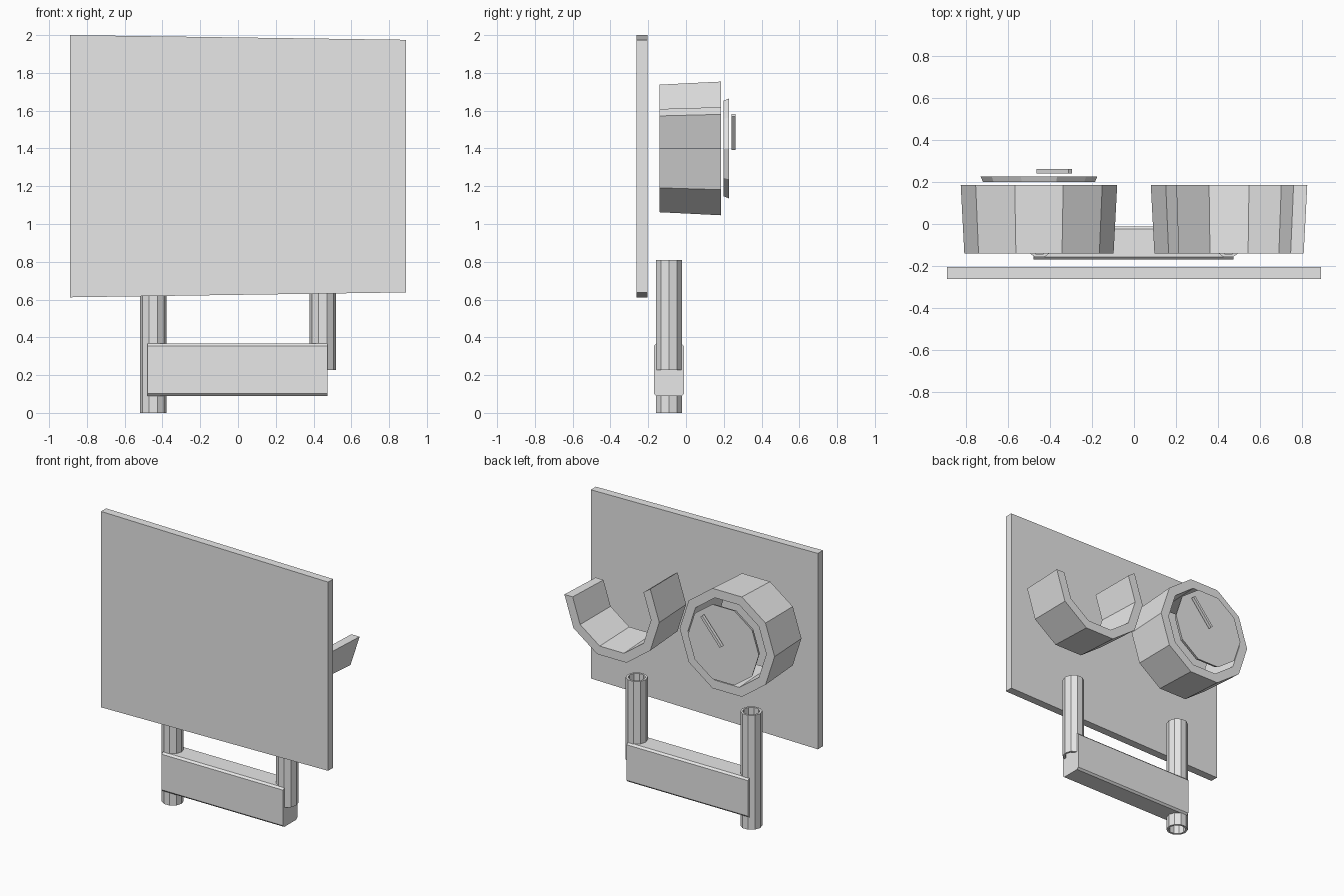
import bpy, bmesh
from math import cos, sin, tau, hypot, atan2
from mathutils import Matrix, Vector

cube = bpy.data.objects.get("Cube")
if cube:
    bpy.data.objects.remove(cube, do_unlink=True)

grey = bpy.data.materials.new("light_grey")
grey.use_nodes = True
GREY = (0.8, 0.8, 0.8, 1)
grey.diffuse_color = GREY
grey.node_tree.nodes["Principled BSDF"].inputs["Base Color"].default_value = GREY

SIDES = 10


def finish(name, bm):
    bmesh.ops.recalc_face_normals(bm, faces=bm.faces)
    mesh = bpy.data.meshes.new(name)
    bm.to_mesh(mesh)
    bm.free()
    mesh.materials.append(grey)
    obj = bpy.data.objects.new(name, mesh)
    bpy.context.collection.objects.link(obj)
    return obj


def prism(name, near, far):
    """Solid between two matching outlines."""
    bm = bmesh.new()
    a = [bm.verts.new(p) for p in near]
    b = [bm.verts.new(p) for p in far]
    bm.faces.new(a)
    bm.faces.new(b)
    for i in range(len(a)):
        j = (i + 1) % len(a)
        bm.faces.new((a[i], a[j], b[j], b[i]))
    return finish(name, bm)


def tube(name, place, stations, first=0, count=SIDES):
    """Hollow faceted wall; stations are (depth, outer, inner), place maps u, v, depth."""
    bm = bmesh.new()
    closed = count == SIDES
    (d0, o0, i0), (d1, o1, i1) = stations
    section = [(o0, d0), (o1, d1), (i1, d1), (i0, d0)]
    rows = []
    for k in range(count if closed else count + 1):
        t = tau * (first + k) / SIDES
        rows.append([bm.verts.new(place(r * cos(t), r * sin(t), d)) for r, d in section])
    for k in range(count):
        p, q = rows[k], rows[(k + 1) % len(rows)]
        for m in range(4):
            n = (m + 1) % 4
            bm.faces.new((p[m], p[n], q[n], q[m]))
    if not closed:
        bm.faces.new(rows[0])
        bm.faces.new(rows[-1])
    return finish(name, bm)


# Front panel, slightly taller on its right side
outline = [(-0.89, 0.612), (0.89, 0.638), (0.89, 1.975), (-0.89, 2.0)]
prism("front_panel", [(x, -0.262, z) for x, z in outline],
      [(x, -0.205, z) for x, z in outline])

# Full drum ring and open cradle behind the panel
WALL = [(-0.14, 0.355, 0.293), (0.185, 0.372, 0.307)]
CX, CZ = 0.452, 1.4
tube("drum_ring", lambda u, v, d: (u - CX, d, v + CZ), WALL)
tube("open_cradle", lambda u, v, d: (u + CX, d, v + CZ), WALL, first=4, count=6)

# Dial disc, flaring towards the back
def decagon(r, y):
    return [(r * cos(tau * k / SIDES) - CX, y, r * sin(tau * k / SIDES) + CZ)
            for k in range(SIDES)]

prism("dial_disc", decagon(0.266, 0.199), decagon(0.278, 0.227))

# Pointer running from the dial centre outwards
bm = bmesh.new()
start, end = Vector((-0.455, 0, 1.397)), Vector((-0.303, 0, 1.576))
step = end - start
bmesh.ops.create_cube(bm, size=1, matrix=Matrix.Translation((start + end) / 2 + Vector((0, 0.251, 0)))
                      @ Matrix.Rotation(-atan2(step.z, step.x), 4, 'Y')
                      @ Matrix.Diagonal((hypot(step.x, step.z), 0.022, 0.02, 1)))
finish("dial_pointer", bm)

# Two hollow posts, the right one reaching the ground
for name, side, foot in (("left_post", 1, 0.227), ("right_post", -1, 0.0)):
    tube(name, lambda u, v, d: (u + 0.449 * side, v - 0.09, d),
         [(foot, 0.071, 0.056), (0.81, 0.071, 0.056)])

# Crossbar with chamfered long edges
c, y0, y1, z0, z1 = 0.013, -0.17, -0.011, 0.089, 0.367
side = [(y0 + c, z0), (y1 - c, z0), (y1, z0 + c), (y1, z1 - c),
        (y1 - c, z1), (y0 + c, z1), (y0, z1 - c), (y0, z0 + c)]
prism("crossbar", [(-0.479, y, z) for y, z in side], [(0.473, y, z) for y, z in side])
